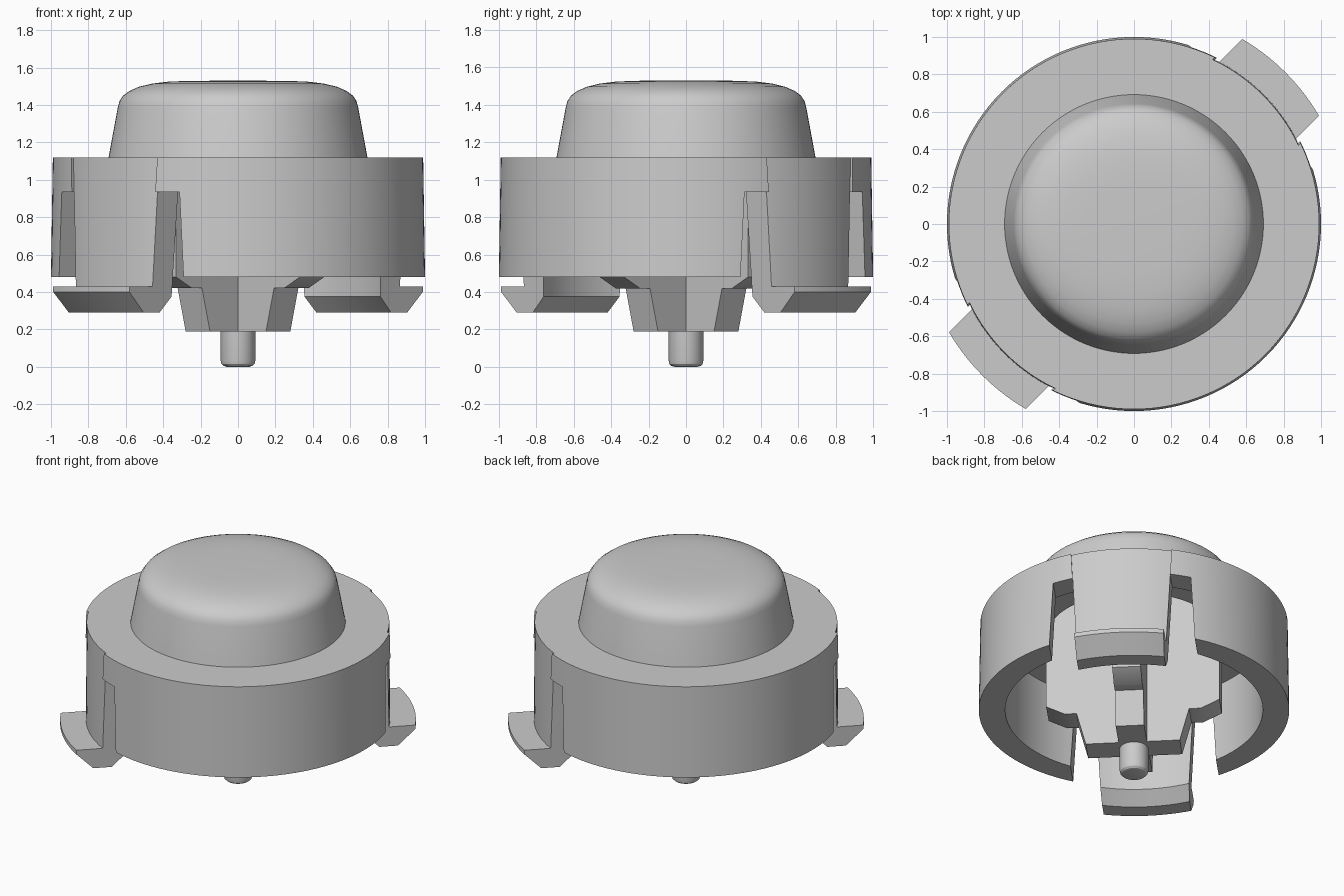
import bpy, bmesh
from math import radians, cos, sin, tau
from mathutils import Matrix

cube = bpy.data.objects.get("Cube")
if cube:
    bpy.data.objects.remove(cube, do_unlink=True)

grey = bpy.data.materials.new("light grey plastic")
grey.use_nodes = True
grey.diffuse_color = (0.6, 0.6, 0.6, 1)
grey.node_tree.nodes["Principled BSDF"].inputs["Base Color"].default_value = grey.diffuse_color


def add_object(name, bm):
    bmesh.ops.remove_doubles(bm, verts=bm.verts, dist=1e-5)
    bmesh.ops.recalc_face_normals(bm, faces=bm.faces)
    mesh = bpy.data.meshes.new(name)
    bm.to_mesh(mesh)
    bm.free()
    mesh.materials.append(grey)
    obj = bpy.data.objects.new(name, mesh)
    bpy.context.collection.objects.link(obj)
    return obj


def lathe(name, profile, steps=128):
    """Revolve a closed (radius, z) outline about the z axis."""
    bm = bmesh.new()
    rings = [[bm.verts.new((r * cos(tau * i / steps), r * sin(tau * i / steps), z))
              for r, z in profile] for i in range(steps)]
    n = len(profile)
    for i in range(steps):
        a, b = rings[i], rings[(i + 1) % steps]
        for j in range(n):
            k = (j + 1) % n
            if profile[j][0] or profile[k][0]:
                bm.faces.new((a[j], b[j], b[k], a[k]))
    bmesh.ops.dissolve_degenerate(bm, edges=bm.edges, dist=1e-6)
    return add_object(name, bm)


def prism(name, half, near, far, angle):
    """Mirror a (half width, z) outline and extrude it along the given heading."""
    outline = half + [(-v, z) for v, z in reversed(half)]
    bm = bmesh.new()
    face = bm.faces.new([bm.verts.new((near, v, z)) for v, z in outline])
    new = bmesh.ops.extrude_face_region(bm, geom=[face])["geom"]
    verts = [g for g in new if isinstance(g, bmesh.types.BMVert)]
    bmesh.ops.translate(bm, verts=verts, vec=(far - near, 0, 0))
    bm.transform(Matrix.Rotation(radians(angle), 4, "Z"))
    return add_object(name, bm)


def boolean(obj, cutter, operation):
    mod = obj.modifiers.new("cut", "BOOLEAN")
    mod.operation, mod.solver, mod.object = operation, "EXACT", cutter
    bpy.context.view_layer.objects.active = obj
    bpy.ops.object.modifier_apply(modifier=mod.name)
    bpy.data.objects.remove(cutter, do_unlink=True)


# Outer collar with an open underside
collar = lathe("collar", [(1.0, 0.48), (0.99, 1.12), (0.62, 1.12),
                          (0.62, 1.03), (0.83, 1.03), (0.83, 0.48)])
parts = [collar]

# Two snap clips, each standing in its own slot of the collar
slot = [(0.475, 0.4), (0.445, 0.935)]
tongue = [(0.278, 0.2), (0.329, 1.2)]
clip_profile = [(0.69, 1.03), (0.69, 1.12), (0.975, 1.12), (0.98, 0.43),
                (1.146, 0.43), (1.146, 0.4), (1.036, 0.29), (0.92, 0.29),
                (0.84, 0.375), (0.83, 1.03)]
for name, angle in (("back_clip", 45), ("front_clip", 225)):
    boolean(collar, prism("slot_cutter", slot, 0.6, 1.3, angle), "DIFFERENCE")
    boolean(collar, prism("tongue_cutter", tongue, 0.7, 1.3, angle), "DIFFERENCE")
    clip = lathe(name, clip_profile)
    boolean(clip, prism("clip_cutter", tongue, 0.7, 1.3, angle), "INTERSECT")
    parts.append(clip)

# Hollow rounded push cap
parts.append(lathe("push_cap", [
    (0, 1.46), (0.5, 1.45), (0.56, 1.38), (0.56, 1.03), (0.65, 1.03), (0.692, 1.12),
    (0.643, 1.385), (0.634, 1.42), (0.614, 1.45), (0.58, 1.475), (0.53, 1.497),
    (0.46, 1.514), (0.37, 1.525), (0.25, 1.529), (0, 1.53)]))

# Crossed stem ribs with stepped shoulders
rib = [(0.304, 0.19), (0.364, 0.42), (0.44, 0.42), (0.56, 0.48), (0.56, 1.4), (0.5, 1.47)]
for name, angle in (("stem_rib_a", 45), ("stem_rib_b", 135)):
    parts.append(prism(name, rib, -0.092, 0.092, angle))

# Plunger pin with a rounded tip
parts.append(lathe("plunger_pin", [(0, 0), (0.06, 0), (0.078, 0.005), (0.089, 0.016),
                                   (0.093, 0.034), (0.093, 0.3), (0, 0.3)], 48))

# Smooth the curved walls, keep the edges crisp
bpy.ops.object.select_all(action="DESELECT")
for part in parts:
    part.select_set(True)
bpy.context.view_layer.objects.active = collar
bpy.ops.object.shade_smooth_by_angle(angle=radians(28))
